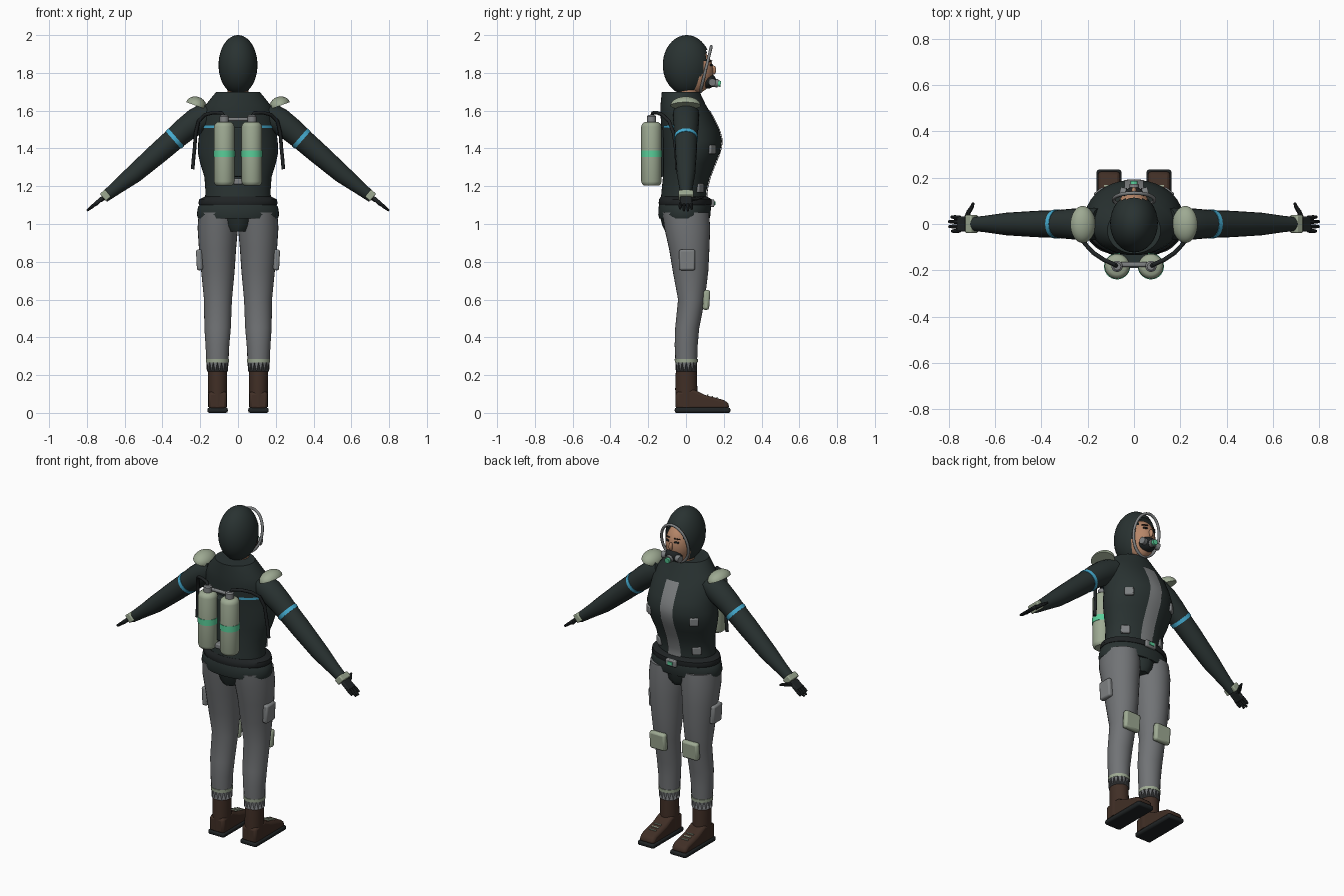
import bpy, bmesh
from math import sin, cos, pi, radians, sqrt
from mathutils import Vector, Matrix

cube = bpy.data.objects.get("Cube")
if cube:
    bpy.data.objects.remove(cube)


def material(name, *rgb):
    m = bpy.data.materials.new(name)
    m.use_nodes = True
    m.diffuse_color = (*rgb, 1)
    m.node_tree.nodes["Principled BSDF"].inputs["Base Color"].default_value = (*rgb, 1)
    return m


SUIT = material("dark suit", .022, .032, .031)
BLACK = material("black rubber", .014, .017, .018)
TROUSER = material("trouser grey", .165, .172, .18)
METAL = material("metal grey", .21, .22, .225)
SAGE = material("sage green", .34, .40, .29)
GREEN = material("bright green", .10, .62, .32)
BLUE = material("blue trim", .06, .42, .65)
BROWN = material("brown leather", .052, .028, .019)
SKIN = material("skin", .47, .24, .14)
made = []


def finish(name, bm, mat, mirror=False, bevel=0):
    bmesh.ops.recalc_face_normals(bm, faces=bm.faces)
    me = bpy.data.meshes.new(name)
    bm.to_mesh(me)
    bm.free()
    me.materials.append(mat)
    ob = bpy.data.objects.new(name, me)
    bpy.context.collection.objects.link(ob)
    if bevel:
        b = ob.modifiers.new("Bevel", 'BEVEL')
        b.width, b.segments = bevel, 2
    if mirror:
        ob.modifiers.new("Mirror", 'MIRROR')
    made.append(ob)
    return ob


def skin_rings(name, rings, mat, mirror=False, bevel=0):
    """Bridge equal sized rings of points and cap both ends."""
    bm = bmesh.new()
    vs = [[bm.verts.new(p) for p in r] for r in rings]
    n = len(vs[0])
    for a, b in zip(vs, vs[1:]):
        for i in range(n):
            bm.faces.new((a[i], a[(i + 1) % n], b[(i + 1) % n], b[i]))
    bm.faces.new(vs[0])
    bm.faces.new(vs[-1])
    return finish(name, bm, mat, mirror, bevel)


def loft(name, rows, mat, n=32, mirror=False, ragged=0):
    """Rows of z, x min, x max, y min, y max become stacked ellipses."""
    rings = []
    for k, (z, x0, x1, y0, y1) in enumerate(rows):
        rings.append([((x0 + x1) / 2 + (x1 - x0) / 2 * cos(2 * pi * i / n),
                       (y0 + y1) / 2 + (y1 - y0) / 2 * sin(2 * pi * i / n),
                       z - (ragged * (i % 2) if k == 0 else 0)) for i in range(n)])
    return skin_rings(name, rings, mat, mirror)


def tube(name, pts, radii, mat, n=14, mirror=True, flat=1):
    pts = [Vector(p) for p in pts]
    if not isinstance(radii, (list, tuple)):
        radii = [radii] * len(pts)
    rings = []
    for i, p in enumerate(pts):
        d = (pts[min(i + 1, len(pts) - 1)] - pts[max(i - 1, 0)]).normalized()
        u = d.cross(Vector((0, 1, 0)) if abs(d.y) < .9 else Vector((1, 0, 0))).normalized()
        v = d.cross(u)
        rings.append([p + radii[i] * (u * cos(2 * pi * k / n) * flat + v * sin(2 * pi * k / n))
                      for k in range(n)])
    return skin_rings(name, rings, mat, mirror)


def box(name, loc, size, mat, rot=(0, 0, 0), mirror=False, bevel=.006):
    bm = bmesh.new()
    bmesh.ops.create_cube(bm, size=1)
    r = Matrix.Identity(3)
    for axis, a in zip("XYZ", rot):
        r = Matrix.Rotation(radians(a), 3, axis) @ r
    for v in bm.verts:
        v.co = Vector(loc) + r @ (v.co * Vector(size))
    return finish(name, bm, mat, mirror, bevel)


def ball(name, loc, size, mat, keep=None, rot=0, mirror=False):
    """Ellipsoid; faces whose local centre fails the keep rule are removed."""
    bm = bmesh.new()
    bmesh.ops.create_uvsphere(bm, u_segments=32, v_segments=24, radius=1)
    if keep:
        bad = [f for f in bm.faces if not keep(f.calc_center_median())]
        bmesh.ops.delete(bm, geom=bad, context='FACES')
        holes = [e for e in bm.edges if e.is_boundary]
        if mirror:
            bmesh.ops.holes_fill(bm, edges=holes)
    r = Matrix.Rotation(radians(rot), 3, 'Y')
    for v in bm.verts:
        v.co = Vector(loc) + r @ (v.co * Vector(size))
    return finish(name, bm, mat, mirror)


# Jacket: z, half width, back, front
TORSO = [(1.10, .178, -.135, .115), (1.17, .172, -.13, .107), (1.25, .178, -.122, .127),
         (1.32, .2, -.12, .155), (1.38, .213, -.122, .18), (1.44, .21, -.125, .191),
         (1.5, .202, -.13, .175), (1.58, .195, -.135, .135), (1.63, .172, -.135, .105),
         (1.70, .115, -.128, .072)]
loft("jacket", [(z, -w, w, a, b) for z, w, a, b in TORSO], SUIT, 40)


def torso_y(x, z, front):
    """Depth of the jacket surface at x and z."""
    for p, q in zip(TORSO, TORSO[1:]):
        if p[0] <= z <= q[0]:
            t = (z - p[0]) / (q[0] - p[0])
            w, a, b = (p[i] + t * (q[i] - p[i]) for i in (1, 2, 3))
            s = sqrt(max(0, 1 - (x / w) ** 2))
            return (a + b) / 2 + (b - a) / 2 * s * (1 if front else -1)


def patch(name, x0, x1, z0, z1, nx, nz, front, mat, mirror=False):
    """Thin panel that follows the jacket."""
    bm = bmesh.new()
    off = .005 if front else -.005
    grid = []
    for j in range(nz + 1):
        z = z0 + (z1 - z0) * j / nz
        xs = [x0 + (x1 - x0) * i / nx for i in range(nx + 1)]
        grid.append([bm.verts.new((x, torso_y(x, z, front) + off, z)) for x in xs])
    for a, b in zip(grid, grid[1:]):
        for i in range(nx):
            bm.faces.new((a[i], a[i + 1], b[i + 1], b[i]))
    return finish(name, bm, mat, mirror)


patch("chest_stripe", -.042, .042, 1.13, 1.6, 4, 16, True, METAL)
patch("back_trim", .09, .196, 1.508, 1.522, 8, 1, False, BLUE, True)
loft("jacket_hem", [(1.03, -.212, .212, -.142, .125), (1.05, -.218, .218, -.147, .13),
                    (1.09, -.212, .212, -.145, .132), (1.11, -.195, .195, -.14, .128)], SUIT, 40)
loft("belt", [(1.1, -.205, .205, -.142, .134), (1.11, -.21, .21, -.145, .138),
              (1.13, -.205, .205, -.143, .136), (1.145, -.176, .176, -.133, .112)], BLACK, 40)
box("belt_buckle", (0, .14, 1.11), (.07, .02, .04), METAL)
box("buckle_light", (0, .152, 1.11), (.03, .006, .018), GREEN, bevel=0)
loft("crotch_flap", [(.96, -.06, .06, -.11, .1), (.99, -.085, .085, -.125, .12),
                     (1.05, -.105, .105, -.14, .128)], SUIT, 12)
for z, x, turn in ((1.395, .15, -38), (1.19, .125, -35)):
    box("chest_plate", (x, torso_y(x, z, True), z), (.05, .02, .048), METAL, (0, 0, turn), True)

# Trousers
loft("trouser_leg", [(.27, .052, .166, -.055, .058), (.36, .046, .172, -.06, .062),
                     (.45, .038, .178, -.057, .07), (.6, .032, .18, -.042, .1),
                     (.75, .018, .195, -.07, .118), (.87, .01, .207, -.09, .124),
                     (.98, .0, .214, -.115, .128), (1.06, .0, .208, -.125, .122)],
     TROUSER, 32, True, ragged=.05)
loft("trouser_cuff", [(.266, .049, .169, -.059, .062), (.284, .048, .17, -.06, .063)],
     SAGE, 32, True)
box("knee_pad", (.108, .108, .598), (.105, .035, .105), SAGE, (-4, 0, 0), True, .012)
box("thigh_pocket", (.204, .006, .81), (.032, .085, .11), METAL, (0, 3, 0), True, .01)

# Boots
loft("boot_shaft", [(.03, .058, .158, -.056, .06), (.13, .058, .158, -.057, .06),
                    (.25, .058, .16, -.053, .056)], BROWN, 24, True)
profile = ((-.055, .02), (-.055, .11), (.04, .125), (.1, .095), (.2, .068), (.226, .052), (.228, .02))
skin_rings("boot_foot", [[(x, y, z) for y, z in profile] for x in (.06, .156)], BROWN, True, .014)
box("boot_sole", (.108, .0875, .014), (.108, .295, .028), BLACK, mirror=True, bevel=.01)
for y, z in ((.115, .094), (.14, .086), (.165, .08)):
    box("boot_lace", (.108, y, z), (.045, .007, .006), SAGE, (-16, 0, 0), True, 0)

# Sleeves and gloves
tube("sleeve", [(.15, 0, 1.585), (.22, 0, 1.545), (.28, 0, 1.5), (.335, 0, 1.452), (.42, 0, 1.378),
                (.55, 0, 1.265), (.64, 0, 1.194), (.71, 0, 1.14)],
     [.068, .07, .065, .06, .057, .049, .036, .028], SUIT, 20)
tube("sleeve_trim", [(.327, 0, 1.459), (.343, 0, 1.445)], [.0635, .0625], BLUE, 20)
box("wrist_device", (.702, 0, 1.152), (.036, .078, .05), SAGE, (0, 40, 0), True)
box("glove_palm", (.738, 0, 1.12), (.062, .066, .022), BLACK, (0, 41, 0), True, .008)
for y, end in ((-.028, .787), (-.01, .799), (.009, .8), (.027, .79)):
    tube("glove_finger", [(.752, y, 1.109), (.775, y * 1.08, 1.09), (end, y * 1.12, 1.165 - (end - .69) * .86)],
         [.0095, .009, .006], BLACK, 8)
tube("glove_thumb", [(.725, .02, 1.128), (.714, .052, 1.134), (.7, .074, 1.14), (.694, .092, 1.142)],
     [.012, .011, .009, .006], BLACK, 8)

# Shoulder pads
ball("shoulder_pad", (.222, -.002, 1.626), (.056, .08, .048), SAGE,
     lambda c: c.z > 0, -20, True)

# Air tanks, valves and hoses
X, Y = .073, -.183


def tank_part(name, rows, mat):
    loft(name, [(z, X - r, X + r, Y - r, Y + r) for z, r in rows], mat, 28, True)


tank_part("air_tank", [(1.205, .042), (1.212, .05), (1.225, .054), (1.515, .054),
                       (1.53, .049), (1.54, .036)], SAGE)
tank_part("tank_band", [(1.355, .0565), (1.39, .0565)], GREEN)
tank_part("tank_valve", [(1.535, .024), (1.57, .024), (1.577, .016)], METAL)
box("tank_bracket", (0, -.165, 1.225), (.05, .05, .03), METAL)
box("tank_manifold", (0, -.175, 1.555), (.14, .02, .018), METAL)
box("tank_mount", (0, -.145, 1.38), (.12, .05, .26), SUIT)
tube("air_hose", [(X, Y, 1.565), (.085, -.175, 1.588), (.13, -.155, 1.59), (.175, -.125, 1.578),
                  (.208, -.09, 1.545), (.224, -.065, 1.48), (.23, -.055, 1.4), (.236, -.05, 1.34),
                  (.24, -.05, 1.29)], .0095, BLACK, 10)

# Head and hood
ball("hood", (0, .004, 1.842), (.103, .127, .158), SUIT,
     lambda c: not (c.y > .35 and (c.x / .72) ** 2 + ((c.z + .3) / .83) ** 2 < 1))
ball("face", (0, .048, 1.808), (.079, .096, .118), SKIN)
tube("neck", [(0, .0, 1.62), (0, .012, 1.7), (0, .02, 1.78)], .055, SKIN, 20, False)
ball("nose", (0, .144, 1.815), (.011, .016, .024), SKIN)
box("eye", (.031, .134, 1.842), (.026, .008, .01), BLACK, (10, 0, -22), True, .002)
box("eyebrow", (.031, .13, 1.862), (.036, .008, .006), BROWN, (20, 6, -22), True, .002)

# Breathing mask
ball("mouth_mask", (0, .108, 1.758), (.052, .052, .042), BLACK)
tube("mask_filter", [(.035, .135, 1.752), (.06, .14, 1.75)], .02, METAL, 16)
tube("mask_port", [(0, .145, 1.748), (0, .17, 1.744)], .022, METAL, 16, False)
tube("mask_valve", [(0, .165, 1.744), (0, .184, 1.742)], .016, GREEN, 16, False)
hoop = [(.088 * cos(a), .105 + .029 * sin(a), 1.82 + .12 * sin(a))
        for a in (2 * pi * i / 40 for i in range(41))]
tube("visor_ring", hoop, .008, METAL, 10, False)

bpy.ops.object.select_all(action='DESELECT')
for ob in made:
    ob.select_set(True)
bpy.context.view_layer.objects.active = made[0]
bpy.ops.object.shade_smooth_by_angle(angle=radians(40))
